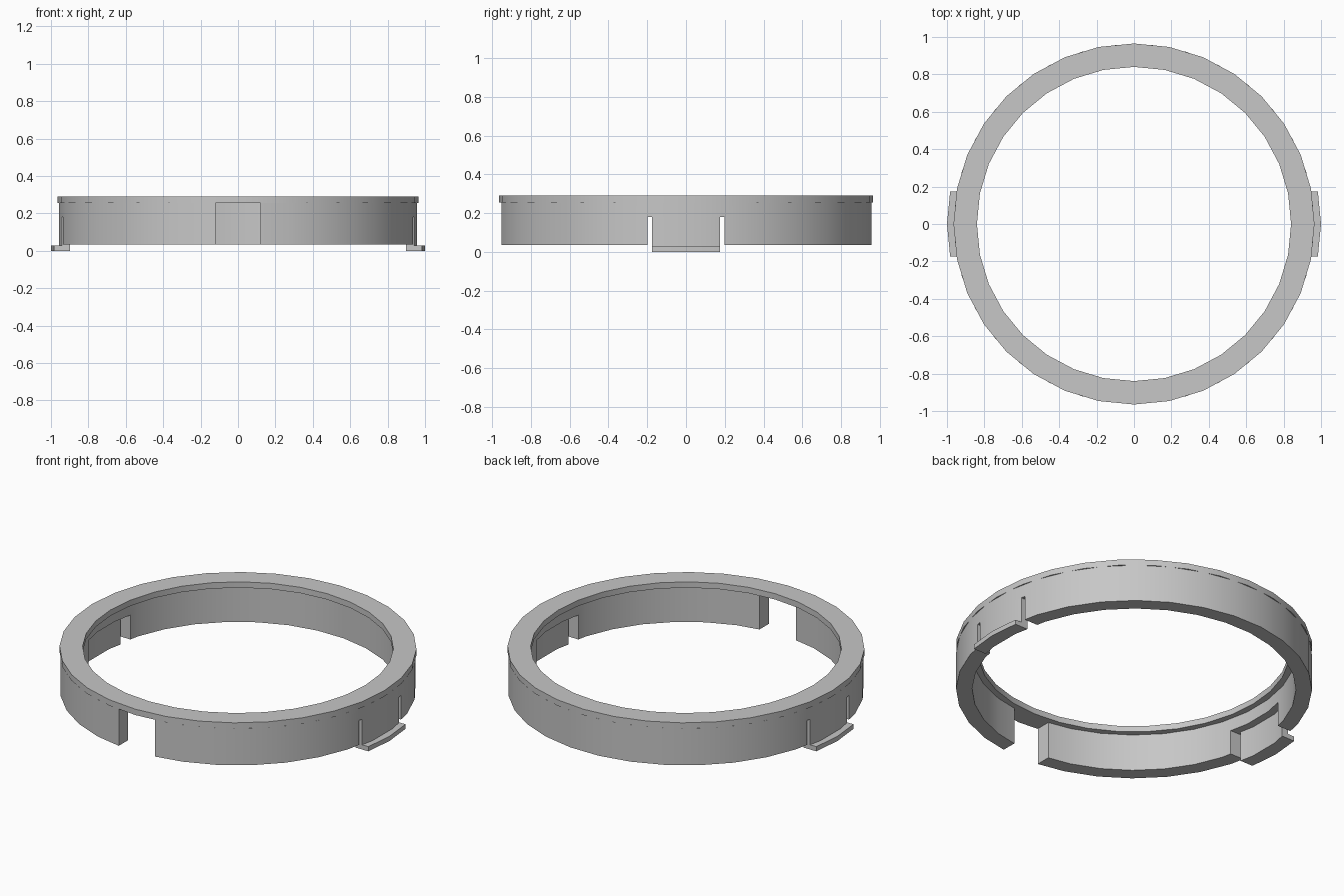
import bpy
import bmesh
import math

if "Cube" in bpy.data.objects:
    bpy.data.objects.remove(bpy.data.objects["Cube"], do_unlink=True)

SIDES = 32
HALF_STEP = math.pi / SIDES
R_WALL_OUT, R_WALL_IN = 0.962, 0.875
Z_WALL, Z_LIP, Z_TOP, Z_SLOT = 0.035, 0.255, 0.29, 0.18

grey = bpy.data.materials.new("matte_grey")
grey.use_nodes = True
colour = (0.57, 0.57, 0.57, 1)
grey.diffuse_color = colour
grey.node_tree.nodes["Principled BSDF"].inputs["Base Color"].default_value = colour


def make_object(name, bm):
    bmesh.ops.recalc_face_normals(bm, faces=bm.faces)
    mesh = bpy.data.meshes.new(name)
    bm.to_mesh(mesh)
    bm.free()
    mesh.materials.append(grey)
    obj = bpy.data.objects.new(name, mesh)
    bpy.context.collection.objects.link(obj)
    return obj


def ring(name, r_in, r_out, z0, z1, turn=0):
    """Rectangular profile swept around the z axis."""
    bm = bmesh.new()
    loops = []
    for i in range(SIDES):
        a = 2 * math.pi * i / SIDES + turn
        profile = ((r_in, z0), (r_out, z0), (r_out, z1), (r_in, z1))
        loops.append([bm.verts.new((r * math.cos(a), r * math.sin(a), z)) for r, z in profile])
    for i, here in enumerate(loops):
        after = loops[(i + 1) % SIDES]
        for j in range(4):
            k = (j + 1) % 4
            bm.faces.new((here[j], after[j], after[k], here[k]))
    return make_object(name, bm)


def box(low, high):
    bm = bmesh.new()
    bmesh.ops.create_cube(bm, size=1)
    for v in bm.verts:
        v.co = [(a + b) / 2 + c * (b - a) for a, b, c in zip(low, high, v.co)]
    obj = make_object("cutter", bm)
    obj.hide_render = True
    return obj


def activate(obj):
    bpy.ops.object.select_all(action='DESELECT')
    obj.select_set(True)
    bpy.context.view_layer.objects.active = obj


def cut(obj, low, high, operation='DIFFERENCE'):
    cutter = box(low, high)
    mod = obj.modifiers.new("cut", 'BOOLEAN')
    mod.operation, mod.object, mod.solver = operation, cutter, 'EXACT'
    activate(obj)
    bpy.ops.object.modifier_apply(modifier=mod.name)
    bpy.data.objects.remove(cutter, do_unlink=True)


# Top lip, slightly narrower inside than the wall
parts = [ring("top_lip", 0.84, 0.965, Z_LIP, Z_TOP)]

# Wall with a front notch and a gap on each side for the clips
wall = ring("ring_wall", R_WALL_IN, R_WALL_OUT, Z_WALL, Z_LIP, HALF_STEP)
cut(wall, (-0.12, -1.1, -0.1), (0.12, -0.7, 0.4))
for side in (-1, 1):
    xs = sorted((side * 0.7, side * 1.1))
    cut(wall, (xs[0], -0.198, -0.1), (xs[1], 0.198, Z_SLOT))
parts.append(wall)

# Thin spring clips with an outward foot
for side, label in ((1, "left"), (-1, "right")):
    xs = sorted((side * 0.7, side * 1.1))
    low, high = (xs[0], -0.175, -0.1), (xs[1], 0.175, 0.4)
    clip = ring(label + "_clip", 0.92, R_WALL_OUT, 0.0, Z_SLOT, HALF_STEP)
    foot = ring(label + "_clip_foot", 0.94, 1.0, 0.0, 0.028)
    for part in (clip, foot):
        cut(part, low, high, 'INTERSECT')
        parts.append(part)

# Smooth the round walls and keep the corners sharp
for part in parts:
    activate(part)
    bpy.ops.object.shade_smooth_by_angle(angle=math.radians(30))
